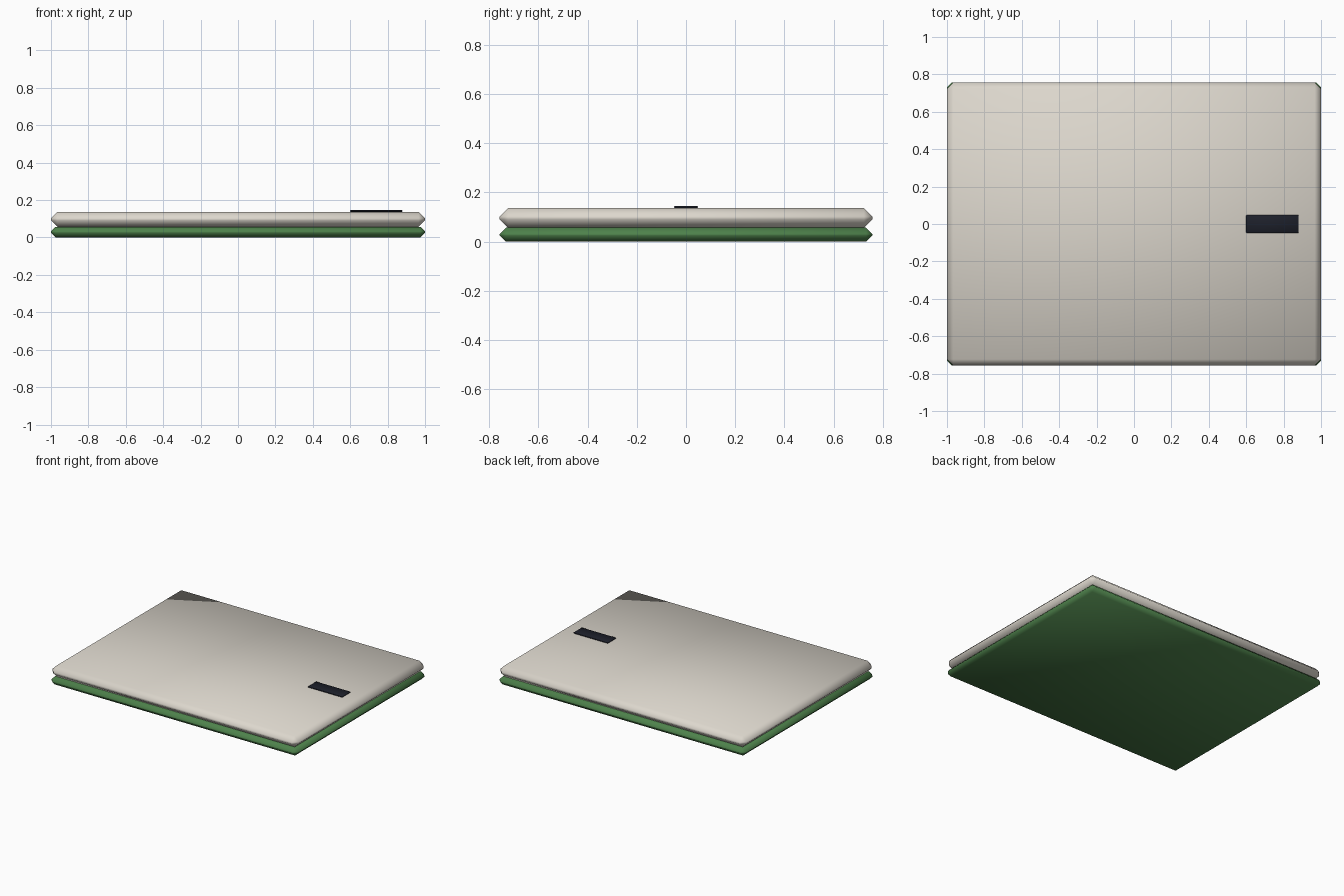
import bpy

cube = bpy.data.objects.get("Cube")
if cube:
    bpy.data.objects.remove(cube, do_unlink=True)


def material(name, rgb):
    mat = bpy.data.materials.new(name)
    mat.use_nodes = True
    mat.diffuse_color = (*rgb, 1)
    mat.node_tree.nodes["Principled BSDF"].inputs["Base Color"].default_value = (*rgb, 1)
    return mat


def slab(name, x, y, z, bevel, mat):
    """Box spanning the given (low, high) ranges, with chamfered edges."""
    ranges = (x, y, z)
    bpy.ops.mesh.primitive_cube_add(size=1, location=[(a + b) / 2 for a, b in ranges])
    obj = bpy.context.object
    obj.name = name
    obj.scale = [b - a for a, b in ranges]
    bpy.ops.object.transform_apply(location=False, rotation=False, scale=True)
    bpy.ops.object.shade_smooth()
    mod = obj.modifiers.new("Chamfer", "BEVEL")
    mod.width = bevel
    mod.segments = 1
    mod.limit_method = "NONE"
    obj.data.materials.append(mat)
    return obj


green = material("green", (0.075, 0.22, 0.07))
cream = material("warm white", (0.72, 0.68, 0.61))
black = material("blue black", (0.012, 0.014, 0.023))

WIDE, DEEP = (-1, 1), (-0.757, 0.757)

# Lower green layer, upper pale layer, and the small dark plate on top
slab("base_layer", WIDE, DEEP, (0, 0.057), 0.025, green)
slab("top_layer", WIDE, DEEP, (0.057, 0.137), 0.034, cream)
slab("dark_plate", (0.6, 0.88), (-0.048, 0.048), (0.137, 0.146), 0.003, black)
